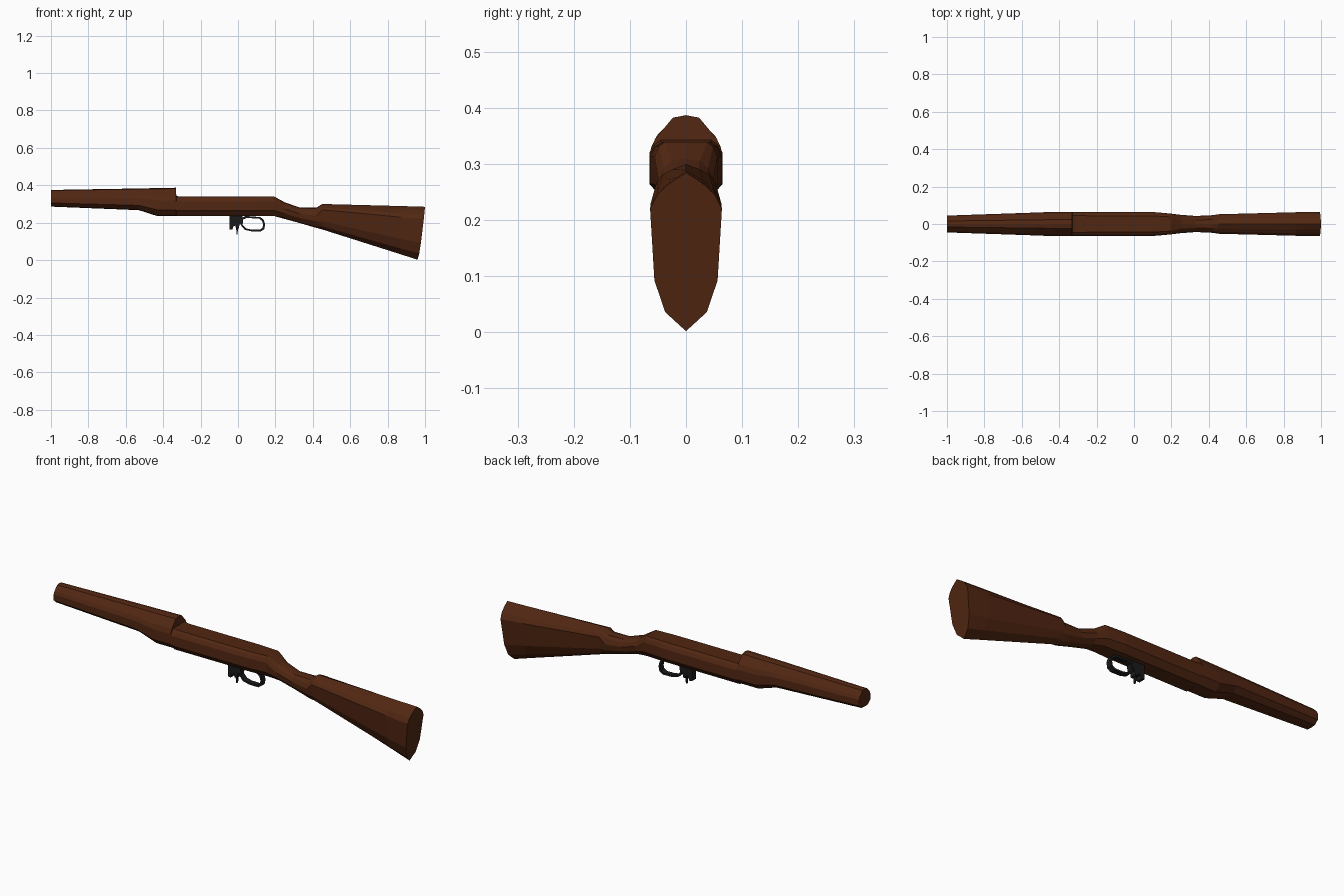
import bpy, bmesh

if "Cube" in bpy.data.objects:
    bpy.data.objects.remove(bpy.data.objects["Cube"])


def material(name, rgb):
    m = bpy.data.materials.new(name)
    m.diffuse_color = (*rgb, 1)
    m.use_nodes = True
    m.node_tree.nodes["Principled BSDF"].inputs["Base Color"].default_value = m.diffuse_color
    return m


wood = material("dark_walnut", (0.083, 0.020, 0.006))
steel = material("blackened_steel", (0.011, 0.011, 0.012))


def finish(bm, name, mat):
    bmesh.ops.recalc_face_normals(bm, faces=bm.faces)
    me = bpy.data.meshes.new(name)
    bm.to_mesh(me)
    bm.free()
    me.materials.append(mat)
    ob = bpy.data.objects.new(name, me)
    bpy.context.collection.objects.link(ob)
    return ob


def plate(name, outline, half_width, mat):
    """Side-view outline (x, z) extruded across y."""
    bm = bmesh.new()
    face = bm.faces.new([bm.verts.new((x, -half_width, z)) for x, z in outline])
    r = bmesh.ops.extrude_face_region(bm, geom=[face])
    for v in r["geom"]:
        if isinstance(v, bmesh.types.BMVert):
            v.co.y = half_width
    return finish(bm, name, mat)


# Half cross-sections, top to bottom: (fraction of half width, fraction of height)
SHAPES = {
    "fore": [(0, 1), (.36, .97), (.85, .72), (1, .56), (1, .22), (.55, .02), (0, 0)],
    "mid": [(0, 1), (.68, 1), (.86, .92), (1, .75), (1, .28), (.6, .0), (0, 0)],
    "wrist": [(0, 1), (.5, .96), (.8, .82), (1, .6), (.92, .32), (.5, .07), (0, 0)],
    "butt": [(0, 1), (.47, .93), (.8, .86), (1, .77), (.88, .32), (.58, .12), (0, 0)],
}
# Stock stations: x, top, bottom, half width, section
STATIONS = [
    (-1.0, .375, .286, .045, "fore"),
    (-.53, .383, .267, .061, "fore"),
    (-.43, .385, .235, .065, "fore"),
    (-.331, .387, .235, .065, "fore"),
    (-.33, .343, .235, .065, "mid"),
    (-.31, .339, .235, .065, "mid"),
    (.10, .339, .235, .064, "mid"),
    (.195, .339, .235, .056, "mid"),
    (.25, .309, .220, .049, "wrist"),
    (.33, .281, .198, .043, "wrist"),
    (.42, .281, .172, .047, "wrist"),
    (.45, .300, .164, .052, "butt"),
    (.87, .289, .031, .063, "butt"),
    (1.0, .285, .002, .064, "butt"),
]

# Wooden stock: one loft through all stations
bm = bmesh.new()
rings = []
for x, top, bottom, w, kind in STATIONS:
    half = SHAPES[kind]
    pts = half + [(-y, z) for y, z in reversed(half[1:-1])]
    ring = []
    for fy, fz in pts:
        z = bottom + fz * (top - bottom)
        # the butt end leans forward toward its toe
        px = .96 + .04 * fz ** .7 if x == 1.0 else x
        ring.append(bm.verts.new((px, fy * w, z)))
    rings.append(ring)
for a, b in zip(rings, rings[1:]):
    n = len(a)
    for i in range(n):
        j = (i + 1) % n
        bm.faces.new((a[i], a[j], b[j], b[i]))
bm.faces.new(rings[0])
bm.faces.new(rings[-1])
finish(bm, "stock", wood)

# Lower loop: closed band with outer and inner wall
path = [(.018, .225), (.014, .188), (.036, .162), (.07, .154), (.122, .153),
        (.140, .165), (.145, .19), (.138, .215), (.12, .230), (.04, .236)]
cx, cz = .08, .193
bm = bmesh.new()
loops = []
for sx, sz, y in ((1, 1, -.013), (1, 1, .013), (.84, .76, .013), (.84, .76, -.013)):
    loops.append([bm.verts.new((cx + (x - cx) * sx, y, cz + (z - cz) * sz)) for x, z in path])
for k in range(4):
    a, b = loops[k], loops[(k + 1) % 4]
    for i in range(len(path)):
        j = (i + 1) % len(path)
        bm.faces.new((a[i], a[j], b[j], b[i]))
finish(bm, "guard_loop", steel)

# Housing in front of the loop, with short legs, and the thin lever below it
plate("housing", [(-.045, .24), (.025, .24), (.025, .205), (.008, .19), (.005, .17),
                  (-.008, .17), (-.012, .185), (-.025, .18), (-.03, .163), (-.045, .165)],
      .016, steel)
plate("lever", [(-.014, .185), (.0, .185), (-.001, .155), (-.003, .138), (-.008, .138), (-.009, .16)],
      .005, steel)
